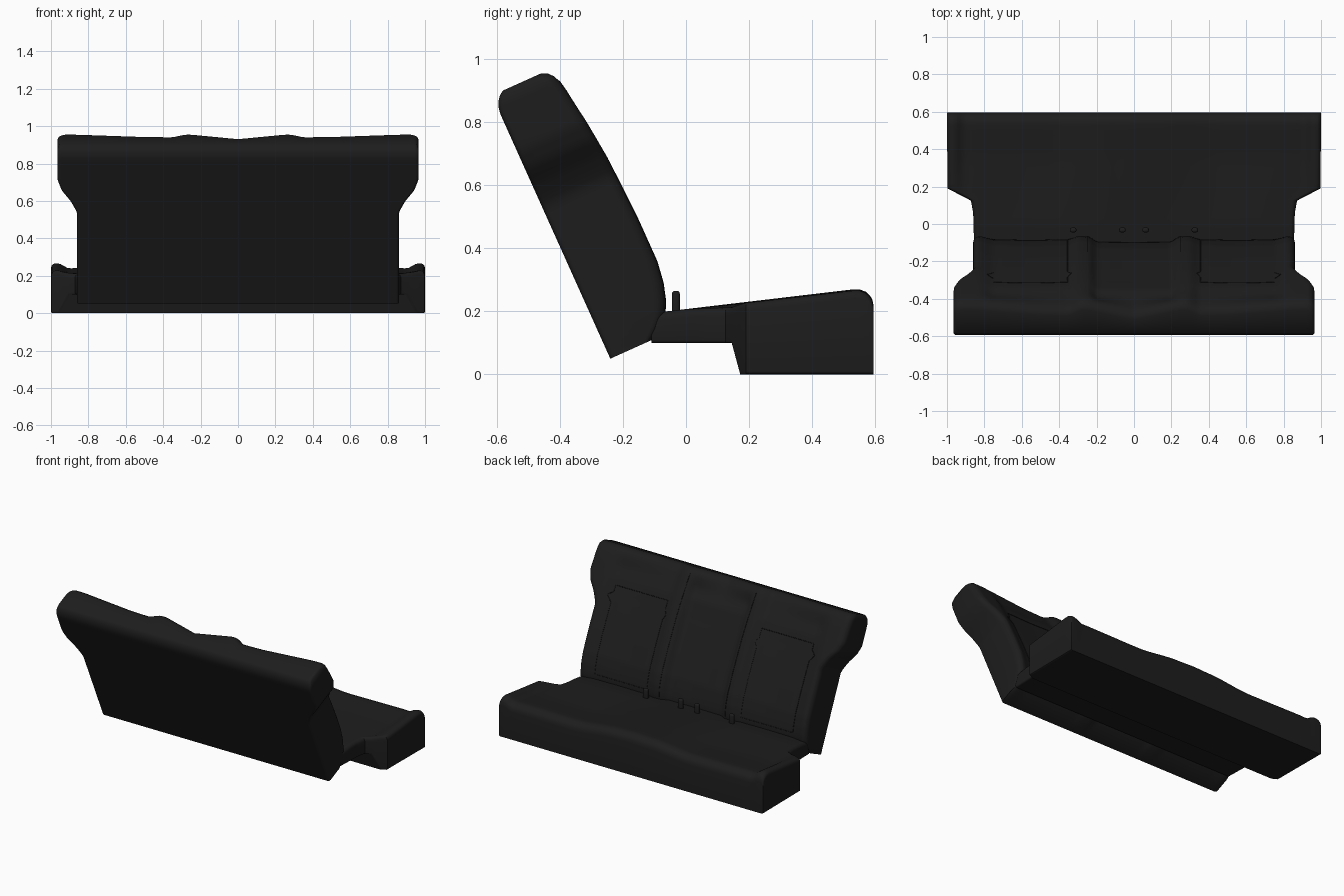
import bpy, bmesh, math

if "Cube" in bpy.data.objects:
    bpy.data.objects.remove(bpy.data.objects["Cube"])

black = bpy.data.materials.new("black_leather")
black.diffuse_color = (0.0125, 0.0125, 0.0125, 1)
black.use_nodes = True
black.node_tree.nodes["Principled BSDF"].inputs["Base Color"].default_value = black.diffuse_color


def interp(pts, v, soft=False):
    """Piecewise interpolation through (position, value) pairs."""
    if v <= pts[0][0]:
        return pts[0][1]
    for (a, p), (b, q) in zip(pts, pts[1:]):
        if v <= b:
            f = (v - a) / (b - a)
            if soft:
                f = f * f * (3 - 2 * f)
            return p + (q - p) * f
    return pts[-1][1]


def edge_drop(dist, r):
    """How far a rounded edge falls at a distance from the rim."""
    if dist >= r:
        return 0.0
    k = r - max(dist, 0)
    return r - math.sqrt(max(r * r - k * k, 0))


def span(stops, step):
    """Evenly fill between given stops."""
    out = [stops[0]]
    for a, b in zip(stops, stops[1:]):
        n = max(1, math.ceil((b - a) / step - 1e-6))
        out += [a + (b - a) * i / n for i in range(1, n + 1)]
    return out


def finish(name, bm, angle=35):
    bmesh.ops.recalc_face_normals(bm, faces=bm.faces)
    me = bpy.data.meshes.new(name)
    bm.to_mesh(me)
    bm.free()
    ob = bpy.data.objects.new(name, me)
    bpy.context.collection.objects.link(ob)
    me.materials.append(black)
    bpy.ops.object.select_all(action='DESELECT')
    ob.select_set(True)
    bpy.context.view_layer.objects.active = ob
    bpy.ops.object.shade_smooth_by_angle(angle=math.radians(angle))
    return ob


def loft(name, stations, width, outer, inner, angle):
    """Skin a cushion between an outer and an inner surface along stations."""
    half = span([0, 0.8, 0.93, 1.0], 0.02)
    half += [0.945, 0.97, 0.985, 0.993, 0.998]
    half = sorted(set(round(h, 4) for h in half))
    ss = [-h for h in reversed(half) if h > 0] + half
    bm = bmesh.new()
    rings = []
    for t in stations:
        w = width(t)
        up = [bm.verts.new(outer(s * w, t)) for s in ss]
        lo = [bm.verts.new(inner(s * w, t)) for s in ss]
        rings.append(up + lo[::-1])
    n = len(rings[0])
    for r0, r1 in zip(rings, rings[1:]):
        for i in range(n):
            j = (i + 1) % n
            bm.faces.new((r0[i], r0[j], r1[j], r1[i]))
    for r in (rings[0], rings[-1]):
        for i in range(n // 2 - 1):
            bm.faces.new((r[i], r[i + 1], r[n - 2 - i], r[n - 1 - i]))
    return finish(name, bm, angle)


# Backrest: t runs up the tilted back, d is the depth forward of the rear face
FRONT = [(0, .152), (.03, .19), (.065, .222), (.1, .238), (.15, .253), (.22, .263),
         (.364, .263), (.5, .258), (.588, .253), (.646, .247), (.715, .239), (.833, .222),
         (.87, .214), (.89, .205), (.905, .192), (.915, .172)]
REAR = [(0, 0), (.85, 0), (.875, .004), (.895, .014), (.907, .025), (.915, .038)]
WIDTH = [(0, .86), (.53, .86), (.6, .897), (.66, .943), (.72, .965), (.89, .965), (.915, .955)]
HOLLOW = [(0, 1.5), (.19, 1.4), (.25, .1), (.29, 0), (.36, .85), (.55, 1), (.74, .85), (.84, 0)]
CREST = [(0, 1.5), (.23, .15), (.26, 0), (.29, .1), (.35, .9), (.5, .8), (.86, .05), (.96, 0)]
DEPTH = [(0, .02), (.15, .03), (.6, .03), (.72, .024), (.80, .034), (.915, .04)]


def tilt(x, t, d):
    return (x, -.24 - .41 * t + .912 * d, .05 + .912 * t + .41 * d)


def back_width(t):
    return interp(WIDTH, t)


def back_front(x, t, lift=0):
    a, f = abs(x), interp([(.76, 0), (.89, 1)], t, True)
    hollow = interp(HOLLOW, a, True) * (1 - f) + interp(CREST, a) * f
    d = interp(FRONT, t) - interp(DEPTH, t) * hollow
    return tilt(x, t, d - edge_drop(back_width(t) - a, .04) + lift)


def back_rear(x, t):
    return tilt(x, t, interp(REAR, t) + edge_drop(back_width(t) - abs(x), .015))


loft("backrest", span([p[0] for p in FRONT], .022), back_width, back_front, back_rear, 55)

# Seat cushion: stations run from the rear to the front edge
SEAT_W = [(-.11, .855), (.06, .86), (.125, .872), (.15, .92), (.19, .997), (.595, 1.0)]
BASE = [(-.11, .1), (.145, .1), (.172, 0), (.595, 0)]
DIP = [(0, 0), (.12, .12), (.45, 1), (.86, .9), (.9, .95), (.965, .1), (1, .1)]


def seat_width(y):
    return interp(SEAT_W, y)


def seat_top(x, y, lift=0):
    z = .199 + .118 * (y + .07) - edge_drop(.595 - y, .062)
    z -= interp(DIP, abs(x), True) * interp([(0, 0), (.35, .03), (.6, .032)], y)
    return (x, y, z - edge_drop(seat_width(y) - abs(x), .025) + lift)


def seat_base(x, y):
    return (x, y, interp(BASE, y) + edge_drop(seat_width(y) - abs(x), .01))


loft("seat_cushion", span([-.11, .06, .125, .145, .172, .19, .53, .55, .57, .583, .591, .595], .03),
     seat_width, seat_top, seat_base, 35)


# Stitched seams: thin tubes following the cushion surfaces
def seam(name, pts, surface, closed=False):
    if closed:
        pts = pts + pts[:1]
    path = []
    for (a, b), (c, d) in zip(pts, pts[1:]):
        n = max(1, int(math.hypot(c - a, d - b) / .02))
        path += [(a + (c - a) * i / n, b + (d - b) * i / n) for i in range(n)]
    if not closed:
        path.append(pts[-1])
    cu = bpy.data.curves.new(name, 'CURVE')
    cu.dimensions = '3D'
    cu.bevel_depth = .002
    cu.bevel_resolution = 0
    sp = cu.splines.new('POLY')
    sp.points.add(len(path) - 1)
    for p, (u, v) in zip(sp.points, path):
        p.co = (*surface(u, v, .0008), 1)
    sp.use_cyclic_u = closed
    cu.materials.append(black)
    bpy.context.collection.objects.link(bpy.data.objects.new(name, cu))


PANEL = [(.355, .1), (.355, .55), (.335, .58), (.355, .61), (.355, .67), (.75, .67),
         (.75, .63), (.785, .6), (.75, .56), (.75, .1)]
for side, m in (("right", 1), ("left", -1)):
    seam("back_panel_seam_" + side, [(m * x, t) for x, t in PANEL], back_front, True)
    seam("back_divider_seam_" + side, [(m * .25, .08), (m * .25, .87)], back_front)

# Belt buckles standing in the gap between seat and back
for i, x in enumerate((-.325, -.062, .062, .325)):
    bm = bmesh.new()
    bmesh.ops.create_cube(bm, size=1)
    bmesh.ops.scale(bm, vec=(.034, .025, .09), verts=bm.verts)
    bmesh.ops.bevel(bm, geom=bm.edges[:], offset=.009, segments=3, affect='EDGES', profile=.5)
    bmesh.ops.translate(bm, vec=(x, -.032, .22), verts=bm.verts)
    finish("belt_buckle_%d" % (i + 1), bm, 50)
